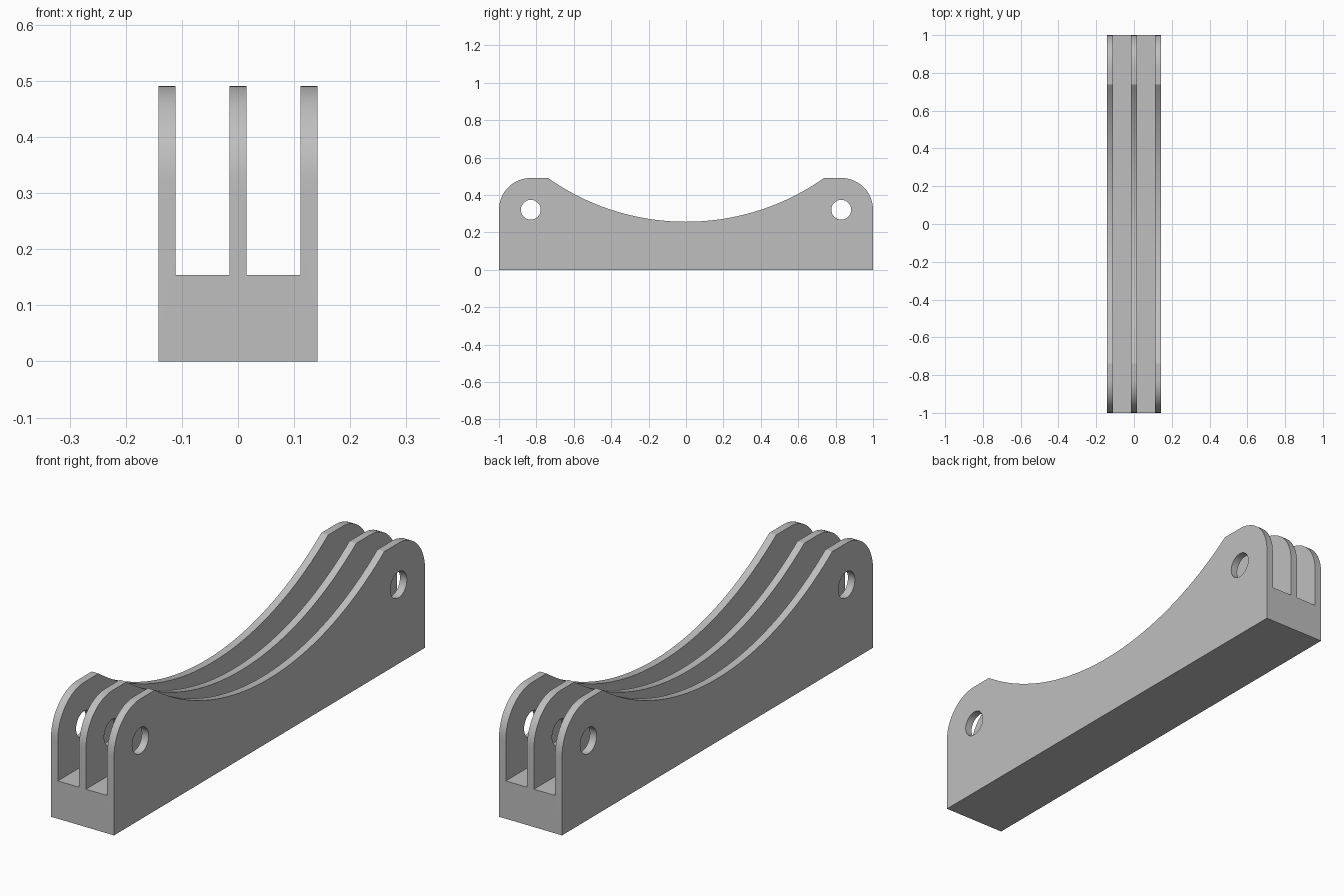
import bpy, bmesh
from math import sin, cos, pi, asin

if "Cube" in bpy.data.objects:
    bpy.data.objects.remove(bpy.data.objects["Cube"], do_unlink=True)

HALF_W, FIN, HEIGHT, FLOOR = 0.142, 0.031, 0.491, 0.154
CORNER = 0.17                      # end corner radius
PIN_Y, PIN_Z, PIN_R = 0.83, 0.321, 0.053
DIP_Y, DIP_Z = 0.738, 0.257        # saddle half width and lowest point

grey = bpy.data.materials.new("plain grey")
grey.use_nodes = True
colour = (0.52, 0.52, 0.52, 1)
grey.diffuse_color = colour
grey.node_tree.nodes["Principled BSDF"].inputs["Base Color"].default_value = colour


def arc(cy, cz, r, start, end, steps):
    return [(cy + r * cos(start + (end - start) * i / steps),
             cz + r * sin(start + (end - start) * i / steps)) for i in range(steps + 1)]


def extrude_profile(name, points, x0, x1):
    """Extrude a closed (y, z) outline along x."""
    bm = bmesh.new()
    face = bm.faces.new([bm.verts.new((x0, y, z)) for y, z in points])
    out = bmesh.ops.extrude_face_region(bm, geom=[face])
    moved = [v for v in out["geom"] if isinstance(v, bmesh.types.BMVert)]
    bmesh.ops.translate(bm, verts=moved, vec=(x1 - x0, 0, 0))
    bmesh.ops.recalc_face_normals(bm, faces=bm.faces)
    mesh = bpy.data.meshes.new(name)
    bm.to_mesh(mesh)
    bm.free()
    obj = bpy.data.objects.new(name, mesh)
    mesh.materials.append(grey)
    bpy.context.collection.objects.link(obj)
    return obj


# Side outline: square foot, rounded ends, saddle dip between the ears
rise = HEIGHT - DIP_Z
radius = (DIP_Y ** 2 + rise ** 2) / (2 * rise)
sweep = asin(DIP_Y / radius)
outline = [(-1, 0), (1, 0)]
outline += arc(1 - CORNER, HEIGHT - CORNER, CORNER, 0, pi / 2, 16)
outline += arc(0, DIP_Z + radius, radius, -pi / 2 + sweep, -pi / 2 - sweep, 48)
outline += arc(CORNER - 1, HEIGHT - CORNER, CORNER, pi / 2, pi, 16)
body = extrude_profile("saddle_bracket", outline, -HALF_W, HALF_W)

# Cutters: two long slots between the three fins, and a pin hole at each end
slot = [(-1.1, FLOOR), (1.1, FLOOR), (1.1, 0.6), (-1.1, 0.6)]
cutters = []
for side in (-1, 1):
    cutters.append(extrude_profile("slot_cutter", slot,
                                   side * FIN / 2, side * (HALF_W - FIN)))
    hole = arc(side * PIN_Y, PIN_Z, PIN_R, 0, 2 * pi, 40)[:-1]
    cutters.append(extrude_profile("pin_hole_cutter", hole, -0.2, 0.2))

bpy.ops.object.select_all(action="DESELECT")
bpy.context.view_layer.objects.active = body
body.select_set(True)
for cutter in cutters:
    cutter.hide_render = True
    mod = body.modifiers.new("cut", "BOOLEAN")
    mod.operation, mod.solver, mod.object = "DIFFERENCE", "EXACT", cutter
    bpy.ops.object.modifier_apply(modifier=mod.name)
    bpy.data.objects.remove(cutter, do_unlink=True)

bpy.ops.object.shade_smooth_by_angle(angle=pi / 7)
